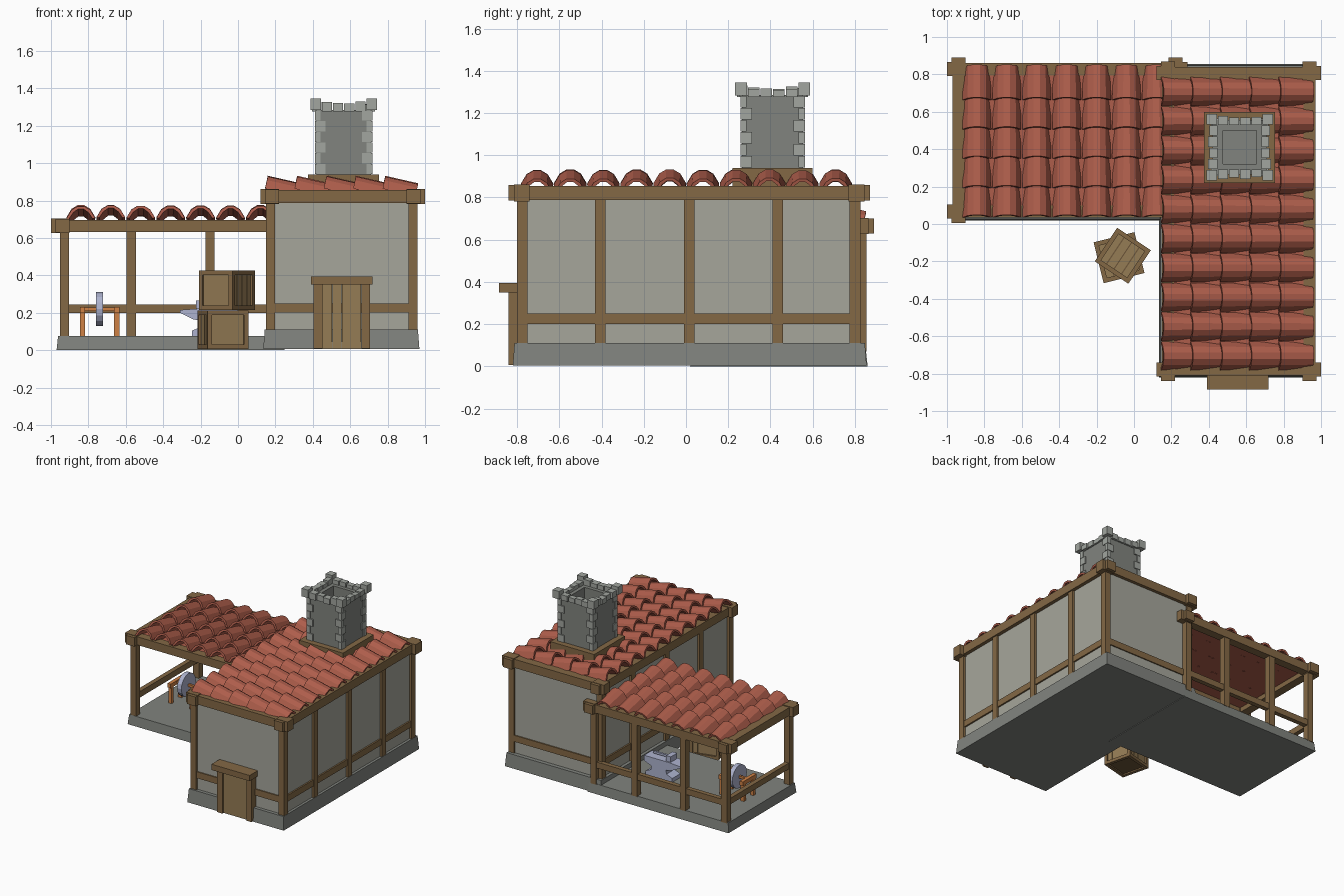
import bpy, bmesh, math, random
from mathutils import Matrix, Vector

if "Cube" in bpy.data.objects:
    bpy.data.objects.remove(bpy.data.objects["Cube"])
random.seed(4)

def mat(name, r, g, b):
    m = bpy.data.materials.new(name)
    m.diffuse_color = (r, g, b, 1)
    m.use_nodes = True
    m.node_tree.nodes["Principled BSDF"].inputs["Base Color"].default_value = m.diffuse_color
    return m

WOOD = mat("timber", .23, .14, .06)
DOOR = mat("door_wood", .30, .20, .09)
DARK = mat("dark_wood", .15, .09, .04)
RED = mat("clay_tile", .42, .11, .07)
WALL = mat("plaster", .38, .38, .33)
STONE = mat("base_stone", .22, .23, .21)
LIGHT = mat("light_stone", .36, .38, .35)
STEEL = mat("steel", .42, .45, .62)
ORANGE = mat("orange_wood", .62, .22, .06)

def finish(name, bm, m):
    bmesh.ops.recalc_face_normals(bm, faces=bm.faces)
    me = bpy.data.meshes.new(name)
    bm.to_mesh(me)
    bm.free()
    me.materials.append(m)
    ob = bpy.data.objects.new(name, me)
    bpy.context.collection.objects.link(ob)
    return ob

def add_box(bm, x0, x1, y0, y1, z0, z1, taper=0, M=Matrix()):
    vs = bmesh.ops.create_cube(bm, size=1)["verts"]
    for v in vs:
        t = taper if v.co.z > 0 else 0
        v.co = M @ Vector((x0 + t if v.co.x < 0 else x1 - t, y0 + t if v.co.y < 0 else y1 - t,
                           z0 if v.co.z < 0 else z1))

def boxes(name, m, *items, taper=0, M=Matrix()):
    bm = bmesh.new()
    for b in items:
        add_box(bm, *b, taper=taper, M=M)
    return finish(name, bm, m)

def prism(name, m, pts, depth, M):
    """Extrude a 2D outline (local XY) symmetrically along local Z."""
    bm = bmesh.new()
    a, b = [[bm.verts.new(M @ Vector((x, y, s * depth / 2))) for x, y in pts] for s in (-1, 1)]
    bm.faces.new(a)
    bm.faces.new(b)
    for i in range(len(pts)):
        j = (i + 1) % len(pts)
        bm.faces.new((a[i], a[j], b[j], b[i]))
    return finish(name, bm, m)

# Arched clay tiles: each slopes down along +x, its high end over the previous low end
def tile_field(name, cols, rows, pitch, length, M):
    outer = [(-.077, 0), (-.05, .045), (-.018, .064), (.018, .064), (.05, .045), (.077, 0)]
    prof = outer + [(y * .8, max(z - .014, 0)) for y, z in reversed(outer)]
    bm = bmesh.new()
    for c in range(cols):
        for r in range(rows):
            jz = random.uniform(-.003, .003)
            rings = []
            for x, z, s in ((0, .006, 1), (length * 1.12, -.034, .94)):
                lean = .22
                rings.append([bm.verts.new(M @ Vector((r * length + x + lean * pz,
                              c * pitch + py * s, z + jz + pz))) for py, pz in prof])
            a, b = rings
            n = len(prof)
            for i in range(n):
                j = (i + 1) % n
                bm.faces.new((a[i], a[j], b[j], b[i]))
            for ring in rings:
                for i in range(n // 2 - 1):
                    bm.faces.new((ring[i], ring[i + 1], ring[n - 2 - i], ring[n - 1 - i]))
    return finish(name, bm, RED)

# Timber ring: four beams with overhanging ends and thicker corner caps
def ring_beam(name, x0, x1, y0, y1, z0, z1, w=.065, o=.03):
    bm = bmesh.new()
    for y in (y0, y1 - w):
        add_box(bm, x0 - o + .004, x1 + o - .004, y, y + w, z0 + .003, z1 - .003)
    for x in (x0, x1 - w):
        add_box(bm, x, x + w, y0 - o + .004, y1 + o - .004, z0 + .003, z1 - .003)
    for cx, sx in ((x0, -1), (x1, 1)):
        for cy, sy in ((y0, -1), (y1, 1)):
            xs, ys = sorted((cx + sx * o, cx - sx * .07)), sorted((cy + sy * .005, cy - sy * .07))
            add_box(bm, *xs, *ys, z0 - .003, z1 + .003)
            xs, ys = sorted((cx + sx * .005, cx - sx * .07)), sorted((cy + sy * o, cy - sy * .07))
            add_box(bm, *xs, *ys, z0, z1)
    return finish(name, bm, WOOD)

# --- House ---
boxes("house_base", STONE, (.135, .97, -.82, .855, .005, .11), taper=.008)
boxes("house_walls", WALL, (.168, .942, -.785, .815, .10, .80))
posts = [(x, x + .048, y - .025, y + .025, .10, .80)
         for x in (.15, .912) for y in (-.775, -.405, .015, .435, .80)]
boxes("house_posts", WOOD, *posts)
boxes("house_rails", WOOD, (.157, .953, -.794, -.76, .20, .25), (.157, .953, .78, .824, .20, .25),
      (.156, .19, -.78, .80, .20, .25), (.92, .954, -.78, .80, .20, .25))
ring_beam("house_top_beams", .15, .97, -.81, .84, .785, .858)
boxes("house_roof_deck", RED, (.17, .95, -.79, .82, .80, .848))
tile_field("house_roof_tiles", 10, 5, .157, .157, Matrix.Translation((.145, -.705, .86)))

# --- Door ---
boxes("door_panel", DOOR, *[(.452 + i * .052, .502 + i * .052, -.825, -.78, .01, .35) for i in range(4)])
boxes("door_frame", WOOD, (.405, .452, -.84, -.78, .008, .35), (.66, .705, -.84, -.78, .008, .35))
boxes("door_lintel", WOOD, (.39, .72, -.885, -.78, .35, .395))

# --- Open lean-to wing ---
boxes("wing_base", STONE, (-.97, .25, .02, .86, 0, .075), taper=.008)
posts = [(x - .025, x + .025, .805, .855, .07, .64) for x in (-.928, -.57, -.15, .205)]
posts.append((-.953, -.903, .03, .08, .07, .64))
boxes("wing_posts", WOOD, *posts)
boxes("wing_rails", WOOD, (-.93, .21, .812, .848, .198, .245), (-.946, -.91, .05, .83, .198, .245))
ring_beam("wing_top_beams", -.97, .255, .035, .86, .63, .70)
boxes("wing_roof_deck", RED, (-.93, .16, .05, .845, .67, .69))
tile_field("wing_roof_tiles", 7, 5, .16, .157,
           Matrix.Translation((.12, .035, .702)) @ Matrix.Rotation(math.pi / 2, 4, 'Z'))

# --- Chimney ---
X, Y = .565, .41
boxes("chimney_curb", WOOD, (X - .19, X + .19, Y - .19, Y - .11, .85, .94), (X - .19, X + .19, Y + .11, Y + .19, .85, .94),
      (X - .19, X - .11, Y - .11, Y + .11, .85, .94), (X + .11, X + .19, Y - .11, Y + .11, .85, .94))
a, b = .145, .09
boxes("chimney_shaft", STONE, (X - a, X + a, Y - a, Y - b, .87, 1.285), (X - a, X + a, Y + b, Y + a, .87, 1.285),
      (X - a, X - b, Y - b, Y + b, .87, 1.285), (X + b, X + a, Y - b, Y + b, .87, 1.285),
      (X - b, X + b, Y - b, Y + b, .87, .95))
quoins = []
for sx in (-1, 1):
    for sy in (-1, 1):
        for i in range(6):
            lx, ly = (.055, .03) if (i + (sx * sy > 0)) % 2 else (.03, .055)
            o = .153
            xs = sorted((X + sx * o, X + sx * (o - lx)))
            ys = sorted((Y + sy * o, Y + sy * (o - ly)))
            quoins.append((*xs, *ys, .942 + i * .057, .996 + i * .057))
boxes("chimney_quoins", LIGHT, *quoins)
crown = []
for sx in (-1, 1):
    for sy in (-1, 1):
        xs, ys = sorted((X + sx * .178, X + sx * .122)), sorted((Y + sy * .178, Y + sy * .122))
        crown.append((*xs, *ys, 1.283, 1.345))
for i in range(4):
    u = -.12 + i * .06
    for s in (-1, 1):
        lo, hi = sorted((s * (.158 + random.uniform(0, .012)), s * .118))
        h = 1.32 + random.uniform(-.01, .015)
        crown.append((X + u + .003, X + u + .057, Y + lo, Y + hi, 1.275, h))
        crown.append((X + lo, X + hi, Y + u + .003, Y + u + .057, 1.275, h - .004))
boxes("chimney_crown_stones", LIGHT, *crown)

# --- Crates: planked box with a frame on all twelve edges ---
def crate(name, x, y, z, s, h, deg):
    M = Matrix.Translation((x, y, z)) @ Matrix.Rotation(math.radians(deg), 4, 'Z')
    r, w = s / 2, .024
    e = r - .012
    boxes(name + "_core", DARK, (-e + .004, e - .004, -e + .004, e - .004, .01, h - .014), M=M)
    planks, frame = [], []
    n = 4
    p = 2 * e / n
    for i in range(n):
        u0, u1 = -e + i * p + .003, -e + (i + 1) * p - .003
        planks += [(u0, u1, -e, e, .012, h - .012), (-e, e, u0, u1, .012, h - .014)]
    for sx in (-r, r - w):
        for sy in (-r, r - w):
            frame.append((sx, sx + w, sy, sy + w, 0, h))
        for z0 in (0, h - w):
            frame += [(sx, sx + w, -r + w, r - w, z0, z0 + w), (-r + w, r - w, sx, sx + w, z0, z0 + w)]
    boxes(name + "_planks", DOOR, *planks, M=M)
    boxes(name + "_frame", WOOD, *frame, M=M)

crate("lower_crate", -.08, -.18, .005, .225, .207, 14)
crate("upper_crate", -.06, -.17, .214, .216, .212, -33.7)

# --- Grindstone on a trestle ---
gx, gy = -.74, .42
wheel = [(.09 * math.cos(i * math.pi / 8), .09 * math.sin(i * math.pi / 8)) for i in range(16)]
prism("grindstone_wheel", STEEL, wheel, .036,
      Matrix.Translation((gx, gy, .22)) @ Matrix.Rotation(math.pi / 2, 4, 'Y'))
stand = [(gx - .10, gx + .10, gy - .009, gy + .009, .21, .228)]
for s in (-1, 1):
    xs = sorted((gx + s * .078, gx + s * .106))
    stand += [(*xs, gy + d - .013, gy + d + .013, .07, .225) for d in (-.06, .06)]
    stand.append((*xs, gy - .085, gy + .085, .20, .232))
boxes("grindstone_stand", ORANGE, *stand)

# --- Anvil with horn, and a hammer on top ---
profile = [(-.19, .215), (-.19, .20), (-.12, .165), (-.07, .155), (-.075, .125), (-.125, .105), (-.125, .073),
           (.105, .073), (.105, .105), (.06, .125), (.055, .155), (.12, .18), (.12, .222), (-.09, .222)]
prism("anvil", STEEL, profile, .10,
      Matrix.Translation((-.12, .47, 0)) @ Matrix.Rotation(math.pi / 2, 4, 'X'))
boxes("hammer_head", STEEL, (-.225, -.185, .43, .51, .222, .265))
boxes("hammer_handle", STEEL, (-.185, -.05, .462, .478, .236, .252))
